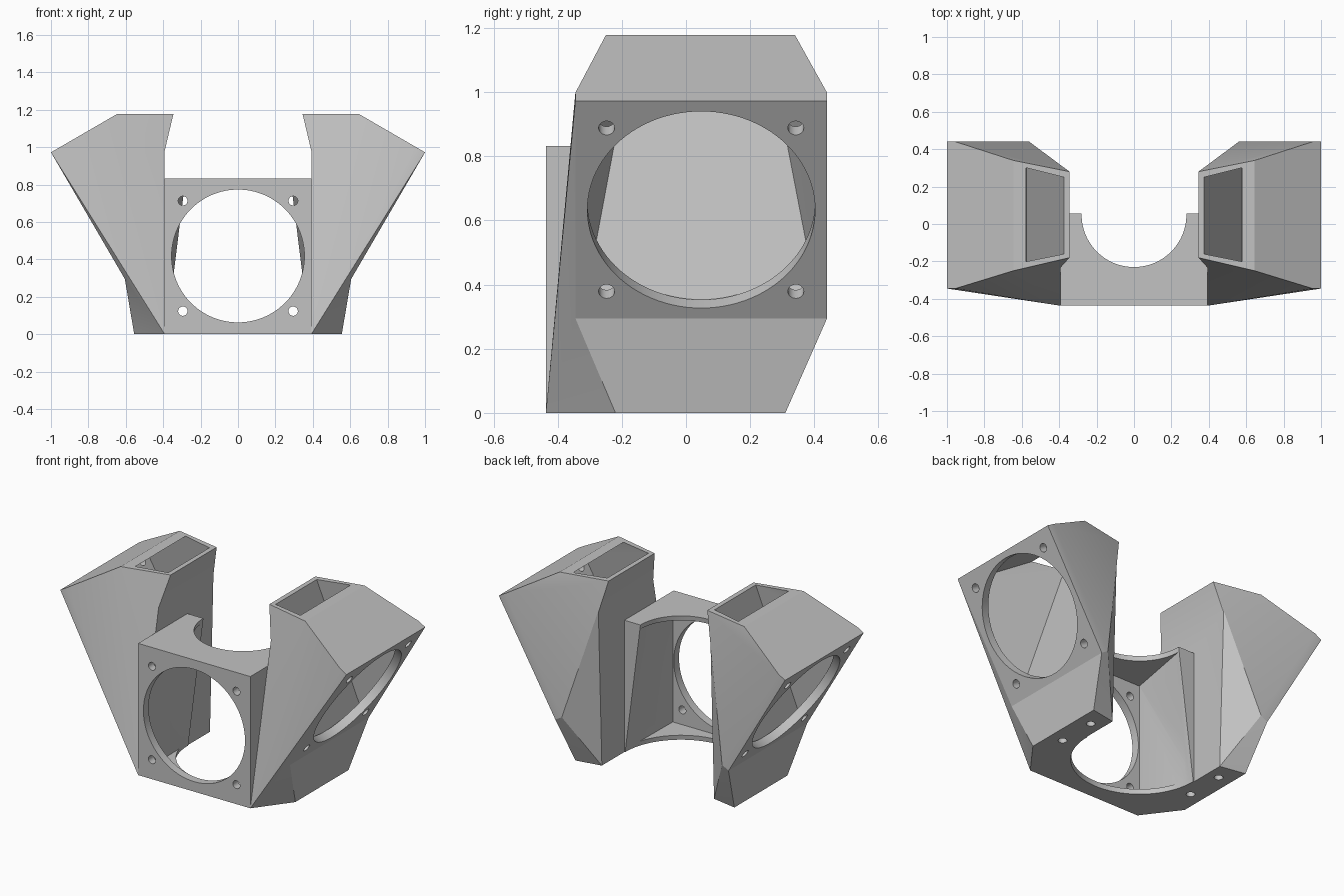
import bpy, bmesh, math
from mathutils import Vector, Matrix

cube = bpy.data.objects.get("Cube")
if cube:
    bpy.data.objects.remove(cube, do_unlink=True)

grey = bpy.data.materials.new("plain grey")
grey.use_nodes = True
grey.diffuse_color = (0.54, 0.54, 0.54, 1)
grey.node_tree.nodes["Principled BSDF"].inputs["Base Color"].default_value = (0.54, 0.54, 0.54, 1)


def make(name, bm):
    bmesh.ops.recalc_face_normals(bm, faces=bm.faces)
    mesh = bpy.data.meshes.new(name)
    bm.to_mesh(mesh)
    bm.free()
    mesh.materials.append(grey)
    ob = bpy.data.objects.new(name, mesh)
    bpy.context.collection.objects.link(ob)
    return ob


def hull(name, points):
    bm = bmesh.new()
    for p in points:
        bm.verts.new(p)
    res = bmesh.ops.convex_hull(bm, input=bm.verts)
    loose = {v for v in res["geom_interior"] if isinstance(v, bmesh.types.BMVert)}
    bmesh.ops.delete(bm, geom=list(loose), context="VERTS")
    bmesh.ops.dissolve_limit(bm, angle_limit=0.002, verts=bm.verts, edges=bm.edges)
    return make(name, bm)


def cylinder(center, axis, r1, r2, depth, sides):
    bm = bmesh.new()
    turn = Vector(axis).to_track_quat("Z", "Y").to_matrix().to_4x4()
    bmesh.ops.create_cone(bm, cap_ends=True, segments=sides, radius1=r1, radius2=r2,
                          depth=depth, matrix=Matrix.Translation(center) @ turn)
    return make("cutter", bm)


def combine(ob, tool, operation="DIFFERENCE"):
    mod = ob.modifiers.new("cut", "BOOLEAN")
    mod.operation, mod.solver, mod.object = operation, "EXACT", tool
    bpy.context.view_layer.objects.active = ob
    bpy.ops.object.modifier_apply(modifier=mod.name)
    bpy.data.objects.remove(tool, do_unlink=True)


def box(x, ys, zs):
    return [(sx * x, y, z) for sx in (-1, 1) for y in ys for z in zs]


def fan_cuts(ob, center, normal, across, up):
    """Round fan opening with four screw holes around it."""
    depth = 2 * PLATE + 0.004
    combine(ob, cylinder(center, normal, FAN_R, FAN_R, depth, 96))
    for a in (-SCREW, SCREW):
        for b in (-SCREW, SCREW):
            combine(ob, cylinder(center + across * a + up * b, normal, 0.025, 0.025, depth, 24))


FAN_R, SCREW, PLATE, WALL, TOP = 0.355, 0.295, 0.052, 0.392, 1.178
X, Y, Z = Vector((1, 0, 0)), Vector((0, 1, 0)), Vector((0, 0, 1))

# Front duct: box, hollow behind the fan plate, cone clearance at the back
housing = hull("duct_housing", box(WALL, (-0.437, 0.055), (0, 0.832)))
back_opening = [(s * x, 0.07, z) for s in (-1, 1) for x, z in ((0.28, 0.802), (0.368, 0.03))]
inlet = box(0.362, (-0.437 + PLATE, -0.384), (0.03, 0.802))
combine(housing, hull("cutter", inlet + back_opening))
combine(housing, cylinder(Vector((0, 0.05, 0.4175)), Z, 0.4, 0.267, 1.035, 128))
fan_cuts(housing, Vector((0, -0.437, 0.418)), Y, X, Z)

# Side duct: leaning fan plate drawn in to a narrow outlet at the top
low, high = Vector((0.605, 0, 0.295)), Vector((1, 0, 0.972))
slope = (high - low).normalized()
normal = Vector((slope.z, 0, -slope.x))
y0, y1 = -0.345, 0.44
edge_low, edge_high = ([p - normal * d + Y * y for d in (0, PLATE) for y in (y0, y1)]
                       for p in (low, high))
outlet = [(0.345, -0.18, TOP), (0.345, 0.28, TOP), (0.645, -0.25, TOP), (0.645, 0.34, TOP)]
inner_foot = [(WALL, -0.437, 0), (WALL, 0.28, 0)]
side = hull("left_duct", edge_low + edge_high + outlet + inner_foot)

# Foot wedge under the fan plate
outer_foot = [(0.555, -0.22, 0), (0.555, 0.31, 0)]
combine(side, hull("foot", edge_low + inner_foot + outer_foot), "UNION")

# Clearance along the inner wall
lower = [(0, -0.1), (WALL, -0.1), (WALL, 0.98), (0, 0.98)]
upper = [(0, 0.98), (WALL, 0.98), (0.345, TOP), (0.32, 1.28), (0, 1.28)]
for profile in (lower, upper):
    combine(side, hull("cutter", [(x, y, z) for x, z in profile for y in (-0.8, 0.8)]))

# Air passage from fan to outlet
inlet = [p - normal * PLATE + Y * y for p in (low + slope * 0.03, high - slope * 0.03)
         for y in (y0 + 0.03, y1 - 0.03)]
slot = [(0.375, -0.16, TOP), (0.375, 0.25, TOP), (0.575, -0.2, TOP), (0.575, 0.3, TOP)]
combine(side, hull("cutter", inlet + [Vector(p) + Z * d for p in slot for d in (0, 0.001)]))
fan_cuts(side, (low + high) / 2 + Y * (y0 + y1) / 2, normal, Y, slope)

# Mounting holes under the foot
for y in (-0.065, 0.18):
    combine(side, cylinder(Vector((0.468, y, 0)), Z, 0.025, 0.025, 0.2, 24))

# Mirrored duct, then all joined in one body
bm = bmesh.new()
bm.from_mesh(side.data)
bmesh.ops.scale(bm, vec=(-1, 1, 1), verts=bm.verts)
bmesh.ops.reverse_faces(bm, faces=bm.faces)
other = make("right_duct", bm)
for duct in (side, other):
    combine(housing, duct, "UNION")

bpy.ops.object.select_all(action="DESELECT")
housing.select_set(True)
bpy.context.view_layer.objects.active = housing
bpy.ops.object.shade_smooth_by_angle(angle=math.radians(20))
